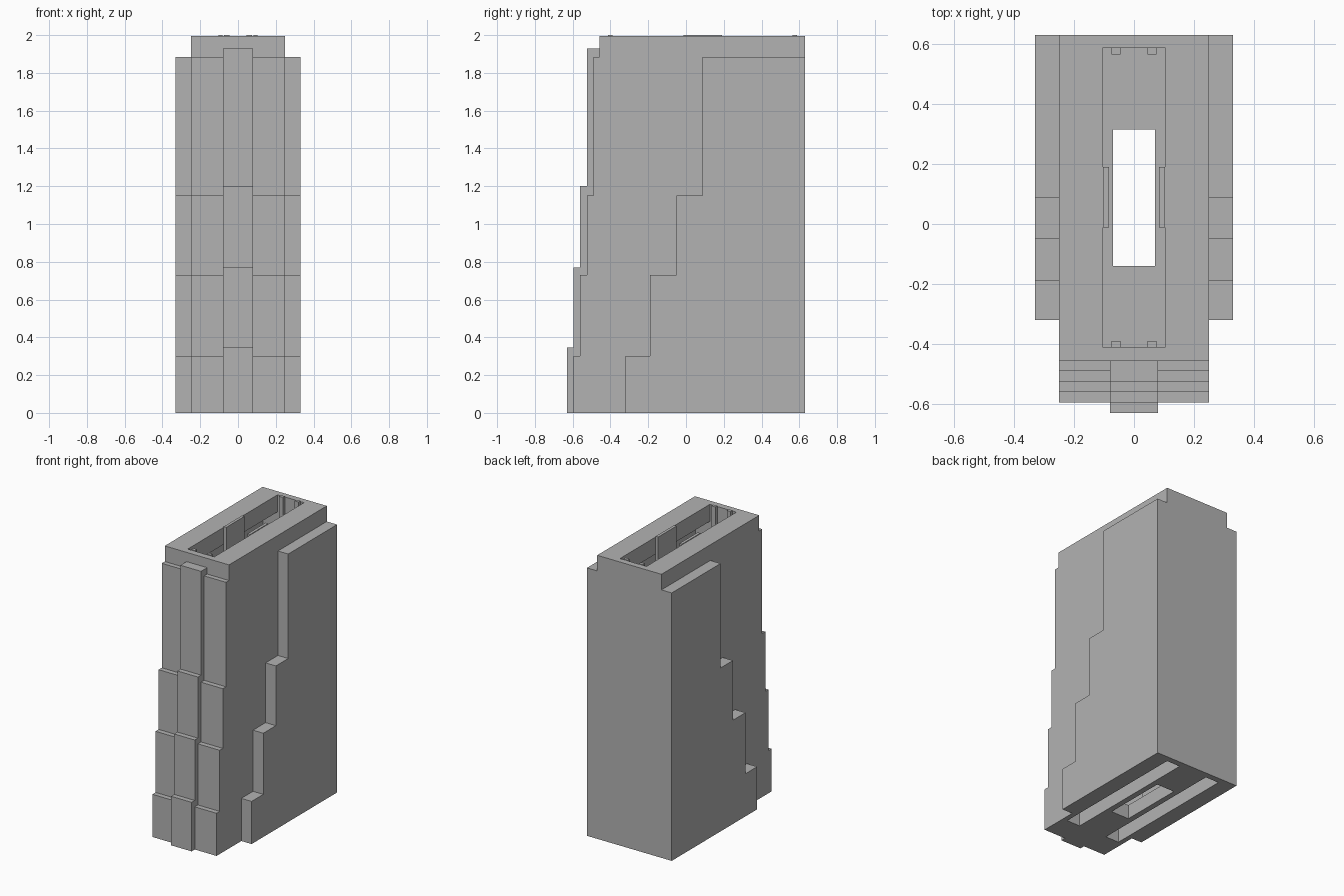
import bpy
import bmesh

cube = bpy.data.objects.get("Cube")
if cube:
    bpy.data.objects.remove(cube, do_unlink=True)

grey = bpy.data.materials.new("plain_grey")
grey.use_nodes = True
COLOUR = (0.45, 0.45, 0.45, 1)
grey.diffuse_color = COLOUR
grey.node_tree.nodes["Principled BSDF"].inputs["Base Color"].default_value = COLOUR

BACK = 0.63


def prism(name, profile, x0, x1):
    """Extrude a (y, z) outline from x0 to x1."""
    bm = bmesh.new()
    face = bm.faces.new([bm.verts.new((x0, y, z)) for y, z in profile])
    out = bmesh.ops.extrude_face_region(bm, geom=[face])
    moved = [g for g in out["geom"] if isinstance(g, bmesh.types.BMVert)]
    bmesh.ops.translate(bm, verts=moved, vec=(x1 - x0, 0, 0))
    bmesh.ops.recalc_face_normals(bm, faces=bm.faces)
    mesh = bpy.data.meshes.new(name)
    bm.to_mesh(mesh)
    bm.free()
    mesh.materials.append(grey)
    obj = bpy.data.objects.new(name, mesh)
    bpy.context.collection.objects.link(obj)
    return obj


def box(name, x, y, z):
    return prism(name, [(y[0], z[0]), (y[1], z[0]), (y[1], z[1]), (y[0], z[1])], *x)


def stairs(steps, back):
    """Outline whose front edge steps back at each (front y, top z)."""
    outline = [(back, 0)]
    bottom = 0
    for y, top in steps:
        outline += [(y, bottom), (y, top)]
        bottom = top
    return outline + [(back, bottom)]


def cut(target, cutter):
    cutter.hide_render = True
    mod = target.modifiers.new("cut", "BOOLEAN")
    mod.operation = "DIFFERENCE"
    mod.solver = "EXACT"
    mod.object = cutter
    deps = bpy.context.evaluated_depsgraph_get()
    mesh = bpy.data.meshes.new_from_object(target.evaluated_get(deps))
    target.modifiers.clear()
    target.data = mesh
    bpy.data.objects.remove(cutter, do_unlink=True)


# Main tower with its stepped front
tower = prism("tower_body", stairs(
    [(-0.595, 0.3), (-0.56, 0.73), (-0.525, 1.15), (-0.49, 1.885), (-0.457, 1.995)],
    BACK), -0.25, 0.25)

# Hollow inside, top opening, floor hole and two floor slots
SHAFT = (-0.412, 0.587)
cut(tower, box("cavity_cutter", (-0.215, 0.215), SHAFT, (0.1, 1.875)))
cut(tower, box("opening_cutter", (-0.103, 0.103), SHAFT, (1.8, 2.1)))
cut(tower, box("hole_cutter", (-0.07, 0.07), (-0.14, 0.315), (-0.1, 0.2)))
for s in (-1, 1):
    cut(tower, box("slot_cutter", sorted((s * 0.11, s * 0.215)), SHAFT, (-0.1, 0.2)))

# Raised centre column on the front
prism("front_column", stairs(
    [(-0.63, 0.345), (-0.595, 0.77), (-0.56, 1.2), (-0.525, 1.93)], -0.457),
    -0.08, 0.08)

# Stepped flanks and inner ribs, mirrored left and right
for s, side in ((1, "left"), (-1, "right")):
    prism(side + "_flank", stairs(
        [(-0.32, 0.3), (-0.19, 0.73), (-0.05, 1.15), (0.087, 1.885)], BACK),
        *sorted((s * 0.25, s * 0.33)))
    box(side + "_rib", sorted((s * 0.083, s * 0.103)), (-0.012, 0.19), (0.1, 2))
    for end, y in (("front", (-0.412, -0.39)), ("back", (0.565, 0.587))):
        box(side + "_" + end + "_rib", sorted((s * 0.045, s * 0.075)), y, (0.1, 2))
